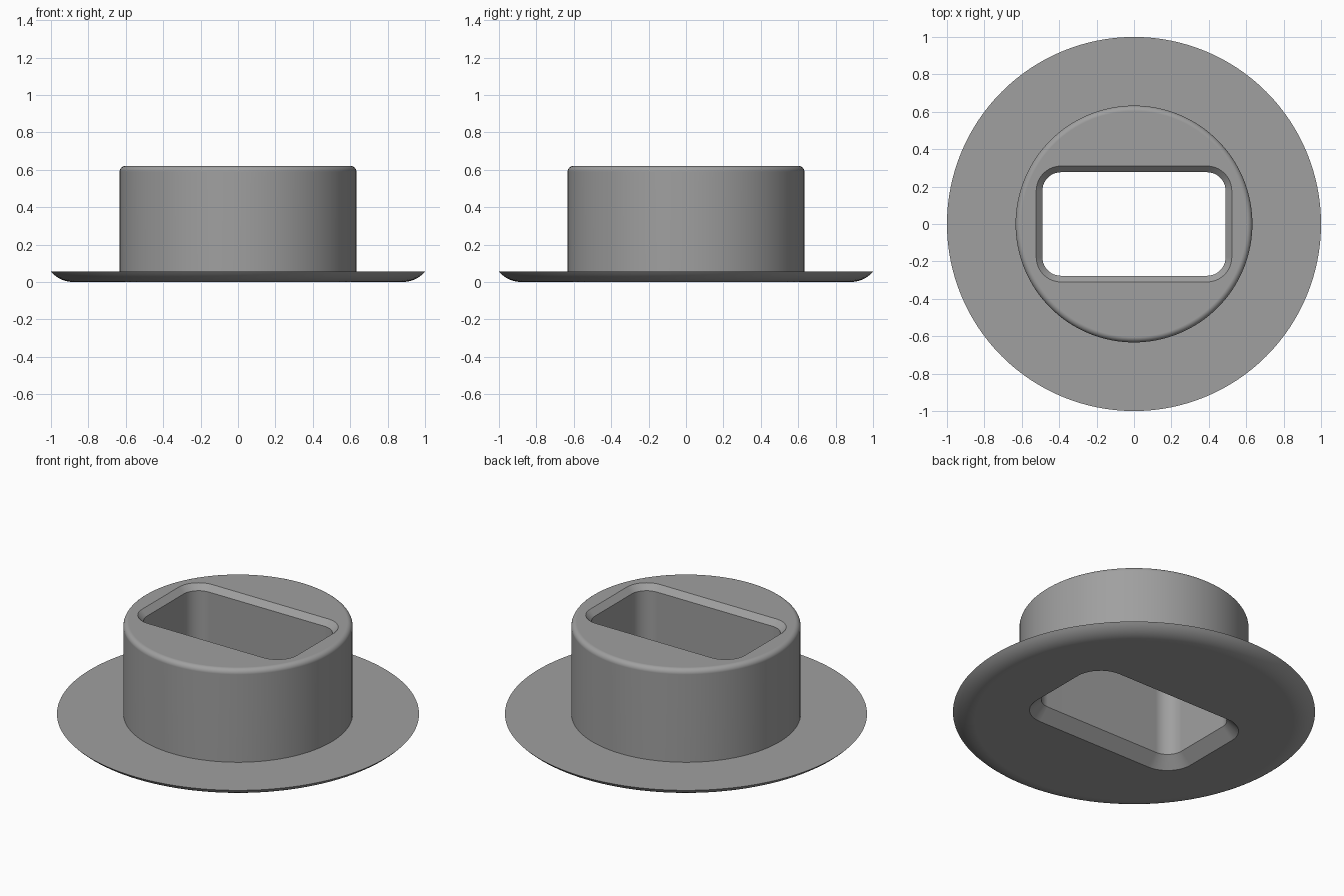
import bpy
import bmesh
import math

if "Cube" in bpy.data.objects:
    bpy.data.objects.remove(bpy.data.objects["Cube"])

SIDES = 128


def skin_rings(name, rings):
    """Closed solid skinned over a stack of rings, bottom to top."""
    bm = bmesh.new()
    loops = [[bm.verts.new(p) for p in ring] for ring in rings]
    n = len(loops[0])
    for low, high in zip(loops, loops[1:]):
        for i in range(n):
            j = (i + 1) % n
            bm.faces.new((low[i], low[j], high[j], high[i]))
    bm.faces.new(loops[0][::-1])
    bm.faces.new(loops[-1])
    mesh = bpy.data.meshes.new(name)
    bm.to_mesh(mesh)
    bm.free()
    obj = bpy.data.objects.new(name, mesh)
    bpy.context.collection.objects.link(obj)
    return obj


def circle(r, z):
    return [(r * math.cos(a), r * math.sin(a), z)
            for a in (math.tau * i / SIDES for i in range(SIDES))]


def rounded_rect(grow, z, steps=10):
    """Rounded rectangle, offset outwards by grow."""
    cx, cy, r = 0.39, 0.177, 0.10 + grow
    pts = []
    for k, (sx, sy) in enumerate(((1, 1), (-1, 1), (-1, -1), (1, -1))):
        for i in range(steps + 1):
            a = math.pi / 2 * (k + i / steps)
            pts.append((sx * cx + r * math.cos(a), sy * cy + r * math.sin(a), z))
    return pts


# Flange with a rounded underside and a collar with a filleted top
phi = 2 * math.atan(0.055 / 0.12)
radius = 0.12 / math.sin(phi)
profile = [(0.88 + radius * math.sin(phi * i / 8), radius * (1 - math.cos(phi * i / 8)))
           for i in range(9)]
profile.append((0.633, 0.055))
fillet = 0.03
for i in range(7):
    a = math.pi / 2 * i / 6
    profile.append((0.633 - fillet + fillet * math.cos(a), 0.62 - fillet + fillet * math.sin(a)))
body = skin_rings("flanged_collar", [circle(r, z) for r, z in profile])

# Rectangular through hole, chamfered at both ends
cutter = skin_rings("hole_cutter", [rounded_rect(g, z) for g, z in (
    (0.115, -0.05), (0.0, 0.065), (0.0, 0.587), (0.083, 0.67))])
cutter.hide_render = True

cut = body.modifiers.new("hole", "BOOLEAN")
cut.operation = "DIFFERENCE"
cut.solver = "EXACT"
cut.object = cutter
bpy.context.view_layer.objects.active = body
body.select_set(True)
bpy.ops.object.modifier_apply(modifier=cut.name)
bpy.data.objects.remove(cutter)

# Single grey colour
grey = bpy.data.materials.new("grey")
grey.diffuse_color = (0.35, 0.35, 0.35, 1)
grey.use_nodes = True
grey.node_tree.nodes["Principled BSDF"].inputs["Base Color"].default_value = grey.diffuse_color
body.data.materials.clear()
body.data.materials.append(grey)

# Smooth curves, crisp edges
bpy.ops.object.shade_smooth_by_angle(angle=math.radians(30))
normals = body.modifiers.new("flat_face_normals", "WEIGHTED_NORMAL")
normals.keep_sharp = True
